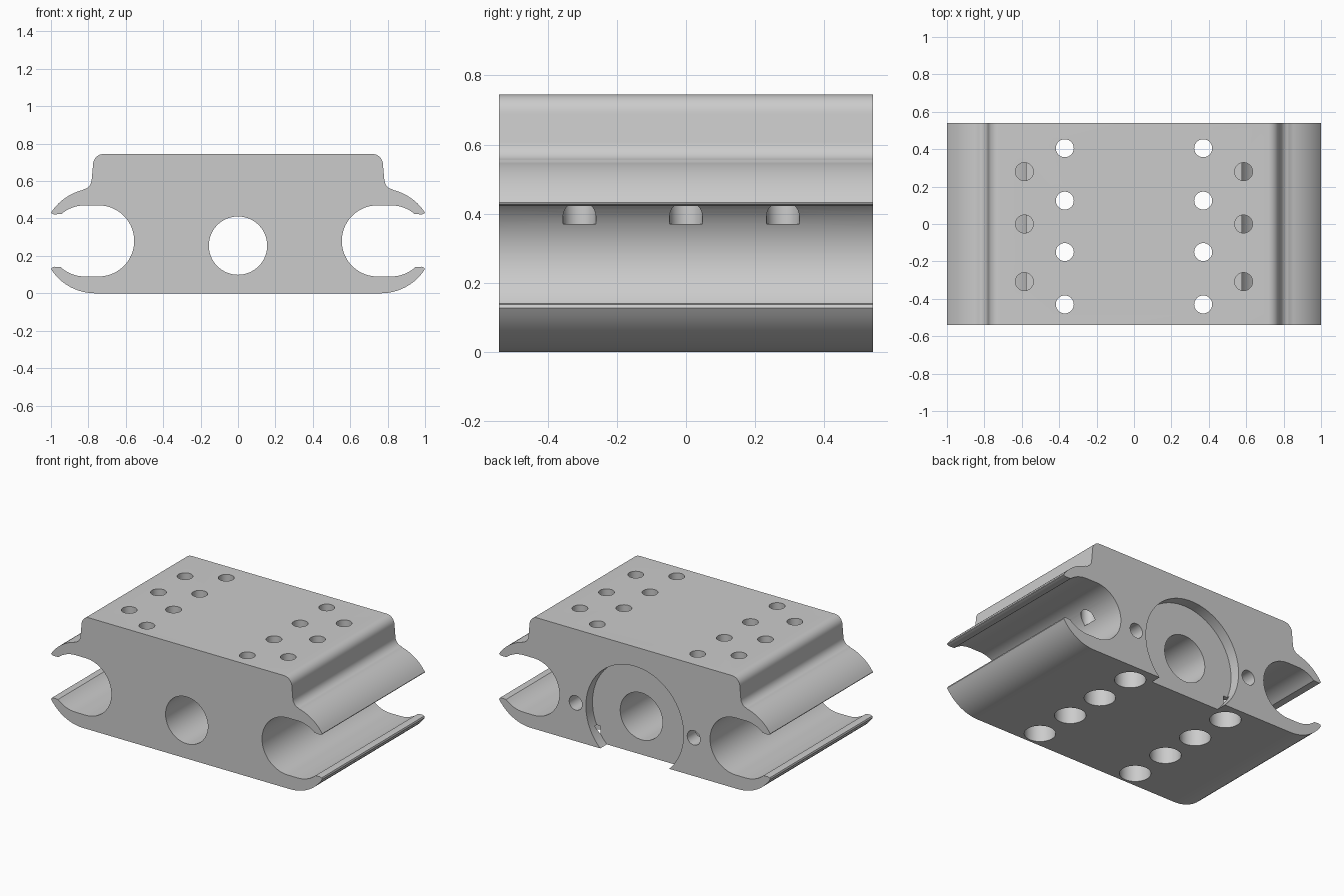
import bpy, bmesh
from math import cos, sin, radians, pi
from mathutils import Matrix

if "Cube" in bpy.data.objects:
    bpy.data.objects.remove(bpy.data.objects["Cube"], do_unlink=True)

metal = bpy.data.materials.new("satin_grey")
metal.use_nodes = True
metal.diffuse_color = (0.6, 0.6, 0.6, 1)
metal.node_tree.nodes["Principled BSDF"].inputs["Base Color"].default_value = (0.6, 0.6, 0.6, 1)

HALF = 0.54          # half length along y
MID = 0.28           # height of the side channels
BORE = 0.255         # height of the centre bore


def arc(cx, cz, r, start, end, n):
    """Points on an arc, angles in degrees."""
    angles = [radians(start + (end - start) * i / n) for i in range(n + 1)]
    return [(cx + r * cos(a), cz + r * sin(a)) for a in angles]


def finish(bm, name):
    bmesh.ops.recalc_face_normals(bm, faces=bm.faces)
    mesh = bpy.data.meshes.new(name)
    bm.to_mesh(mesh)
    bm.free()
    mesh.materials.append(metal)
    obj = bpy.data.objects.new(name, mesh)
    bpy.context.collection.objects.link(obj)
    return obj


# Extruded carriage block: half outline from bottom to top, then mirrored
half = arc(0.764, MID, 0.28, -90, -33, 12)                # lower jaw, outside
half += [(0.995, 0.138), (0.98, 0.142)]                   # lower lip
half += arc(0.82, MID, 0.19, -47.5, -90, 8)               # channel floor
half += arc(0.745, MID, 0.19, -90, -270, 36)              # channel back wall
half += arc(0.82, MID, 0.19, 90, 49, 8)                   # channel roof
half += [(0.985, 0.422), (0.998, 0.428)]                  # upper lip
half += arc(0.764, MID, 0.28, 33, 76, 10)                 # upper jaw, outside
half += arc(0.838, 0.61, 0.056, 260, 180, 8)              # concave shoulder
half += arc(0.718, 0.688, 0.057, 0, 90, 8)                # rounded top edge
outline = half + [(-x, z) for x, z in reversed(half)]

bm = bmesh.new()
front = bm.faces.new([bm.verts.new((x, -HALF, z)) for x, z in outline])
back = bmesh.ops.extrude_face_region(bm, geom=[front])
bmesh.ops.translate(bm, vec=(0, 2 * HALF, 0),
                    verts=[v for v in back["geom"] if isinstance(v, bmesh.types.BMVert)])
block = finish(bm, "carriage_block")


def drill(axis, a, b, r, start, end, sides=40):
    """Cut a round hole: axis 'z' at (x, y) = (a, b), or axis 'y' at (x, z) = (a, b)."""
    bm = bmesh.new()
    bmesh.ops.create_cone(bm, cap_ends=True, segments=sides, radius1=r, radius2=r,
                          depth=end - start)
    mid = (start + end) / 2
    if axis == "z":
        place = Matrix.Translation((a, b, mid))
    else:
        place = Matrix.Translation((a, mid, b)) @ Matrix.Rotation(pi / 2, 4, "X")
    bm.transform(place)
    cutter = finish(bm, "hole_cutter")
    cutter.hide_render = True
    mod = block.modifiers.new("hole", "BOOLEAN")
    mod.operation = "DIFFERENCE"
    mod.solver = "EXACT"
    mod.object = cutter
    bpy.ops.object.modifier_apply(modifier=mod.name)
    bpy.data.objects.remove(cutter, do_unlink=True)


bpy.ops.object.select_all(action="DESELECT")
block.select_set(True)
bpy.context.view_layer.objects.active = block

# Centre bore and the round seat sunk into the back
drill("y", 0, BORE, 0.156, -1, 1, 64)
drill("y", 0, BORE, 0.36, HALF - 0.07, 1, 80)

for side in (-1, 1):
    # Blind pin hole beside the seat
    drill("y", side * 0.435, BORE, 0.048, HALF - 0.25, 1)
    # Through bolt holes, counterbored from below
    for y in (-0.43, -0.15, 0.125, 0.405):
        drill("z", side * 0.37, y, 0.048, -0.5, 1)
        drill("z", side * 0.37, y, 0.094, -0.5, 0.11)
    # Oil holes that break into the side channels
    for y in (-0.308, 0, 0.28):
        drill("z", side * 0.586, y, 0.048, 0.37, 1)

bpy.ops.object.shade_smooth_by_angle(angle=radians(30))
